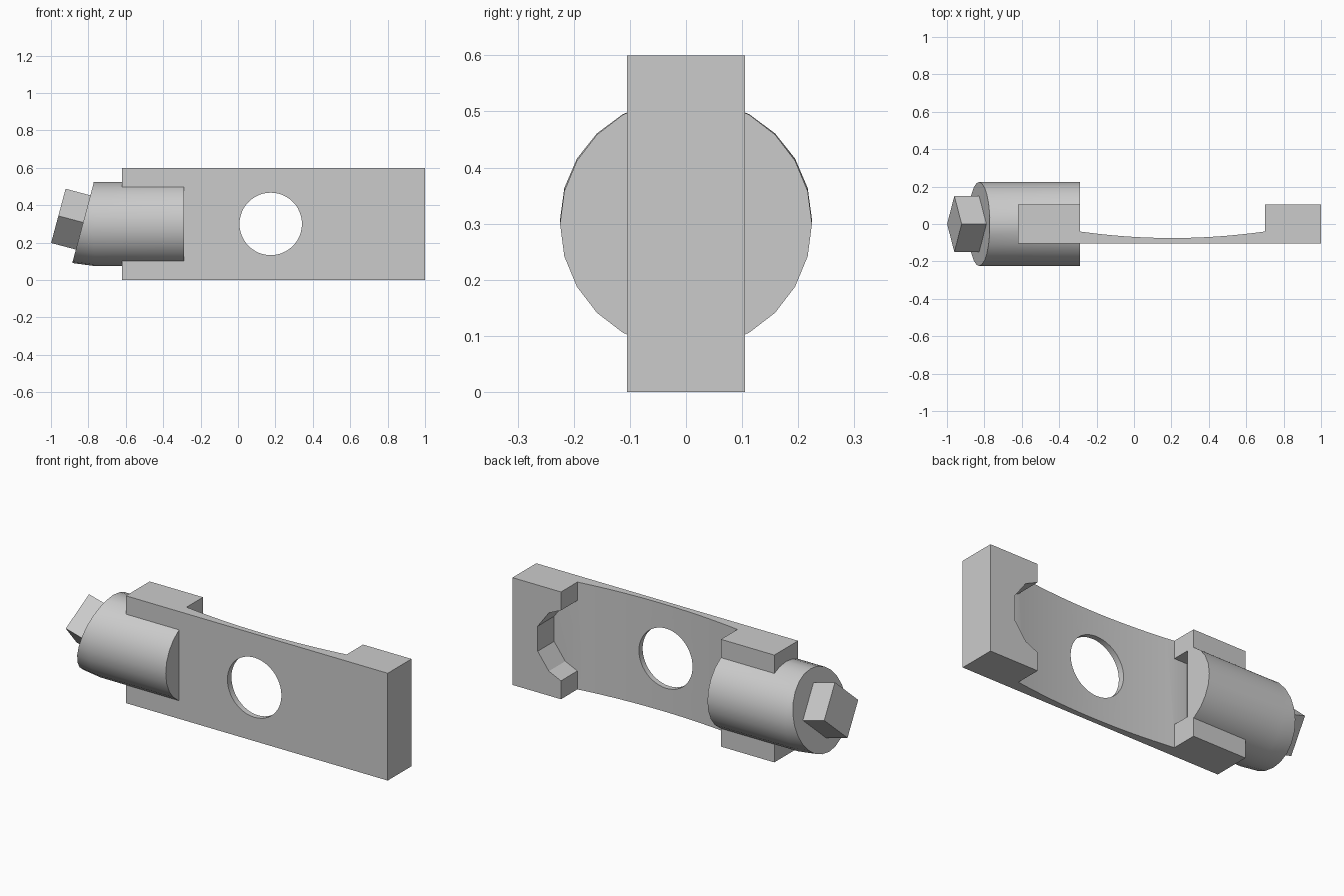
import bpy
import bmesh
from math import sin, cos, pi, radians
from mathutils import Vector

cube = bpy.data.objects.get("Cube")
if cube:
    bpy.data.objects.remove(cube, do_unlink=True)

steel = bpy.data.materials.new("plain_grey_metal")
steel.use_nodes = True
GREY = (0.6, 0.6, 0.6, 1)
steel.diffuse_color = GREY
steel.node_tree.nodes["Principled BSDF"].inputs["Base Color"].default_value = GREY


def loft(name, rings):
    """Skin equal-sized rings of points into a closed solid."""
    bm = bmesh.new()
    loops = [[bm.verts.new(p) for p in ring] for ring in rings]
    n = len(loops[0])
    for a, b in zip(loops, loops[1:]):
        for i in range(n):
            j = (i + 1) % n
            bm.faces.new((a[i], a[j], b[j], b[i]))
    bm.faces.new(loops[0])
    bm.faces.new(loops[-1])
    bmesh.ops.recalc_face_normals(bm, faces=bm.faces)
    mesh = bpy.data.meshes.new(name)
    bm.to_mesh(mesh)
    bm.free()
    mesh.materials.append(steel)
    obj = bpy.data.objects.new(name, mesh)
    bpy.context.collection.objects.link(obj)
    return obj


def prism_y(name, outline, y0, y1):
    return loft(name, [[(x, y, z) for x, z in outline] for y in (y0, y1)])


def ring(cx, cz, radius, sides, tilt=0):
    """Circle across the x axis, leaned back by tilt."""
    points = []
    for i in range(sides):
        a = 2 * pi * i / sides
        up = radius * sin(a)
        points.append(Vector((cx + up * sin(tilt), radius * cos(a), cz + up * cos(tilt))))
    return points


def carve(obj, cutters):
    for cutter in cutters:
        cutter.hide_render = True
        mod = obj.modifiers.new("cut", 'BOOLEAN')
        mod.operation = 'DIFFERENCE'
        mod.solver = 'EXACT'
        mod.object = cutter
    graph = bpy.context.evaluated_depsgraph_get()
    mesh = bpy.data.meshes.new_from_object(obj.evaluated_get(graph))
    obj.modifiers.clear()
    obj.data = mesh


def smooth(obj):
    bpy.ops.object.select_all(action='DESELECT')
    obj.select_set(True)
    bpy.context.view_layer.objects.active = obj
    bpy.ops.object.shade_smooth_by_angle(angle=radians(22))


LEFT, RIGHT, HALF, TOP, MID = -0.62, 1.0, 0.105, 0.6, 0.3
P0, P1, FLOOR, SAG = -0.29, 0.70, -0.04, 0.035

# Bar with a long, gently dished pocket on its back
steps = 24
dish = []
for i in range(steps + 1):
    t = 2 * i / steps - 1
    dish.append((P0 + (P1 - P0) * i / steps, FLOOR - SAG * (1 - t * t)))
plan = [(LEFT, HALF), (P0, HALF)] + dish + [(P1, HALF), (RIGHT, HALF), (RIGHT, -HALF), (LEFT, -HALF)]
bar = loft("bar", [[(x, y, z) for x, y in plan] for z in (0, TOP)])

# Cutters: round hole, faceted notch in the end block, slot in the other block
hole_outline = [(0.175 + 0.167 * cos(2 * pi * i / 48), MID + 0.167 * sin(2 * pi * i / 48)) for i in range(48)]
hole = prism_y("hole_cutter", hole_outline, -0.3, 0.3)
half = [(0.69, 0.198), (P1, 0.197), (0.775, 0.163), (0.844, 0.07)]
notch_outline = [(x, MID + h) for x, h in half] + [(x, MID - h) for x, h in reversed(half)]
notch = prism_y("notch_cutter", notch_outline, FLOOR, 0.3)
slot = prism_y("slot_cutter", [(-0.37, 0.13), (-0.28, 0.13), (-0.28, 0.5), (-0.37, 0.5)], FLOOR, 0.06)

# Round barrel with a leaning end face
R, TILT = 0.2245, radians(15)
KNEE = -0.77
lean = Vector((-cos(TILT), 0, sin(TILT)))
cap = Vector((KNEE - R * sin(TILT), 0, MID + R - R * cos(TILT)))
barrel = loft("barrel", [ring(P0, MID, R, 24), ring(KNEE - 0.002, MID, R, 24), ring(cap.x, cap.z, R, 24, TILT)])

carve(bar, [hole, notch, slot])
carve(barrel, [slot])
for cutter in (hole, notch, slot):
    bpy.data.objects.remove(cutter, do_unlink=True)
smooth(bar)
smooth(barrel)

# Square drive stub, corner up, standing on the leaning face
inner, outer = cap - lean * 0.03, cap + lean * 0.137
loft("drive_stub", [ring(p.x, p.z, 0.15, 4, TILT) for p in (inner, outer)])
